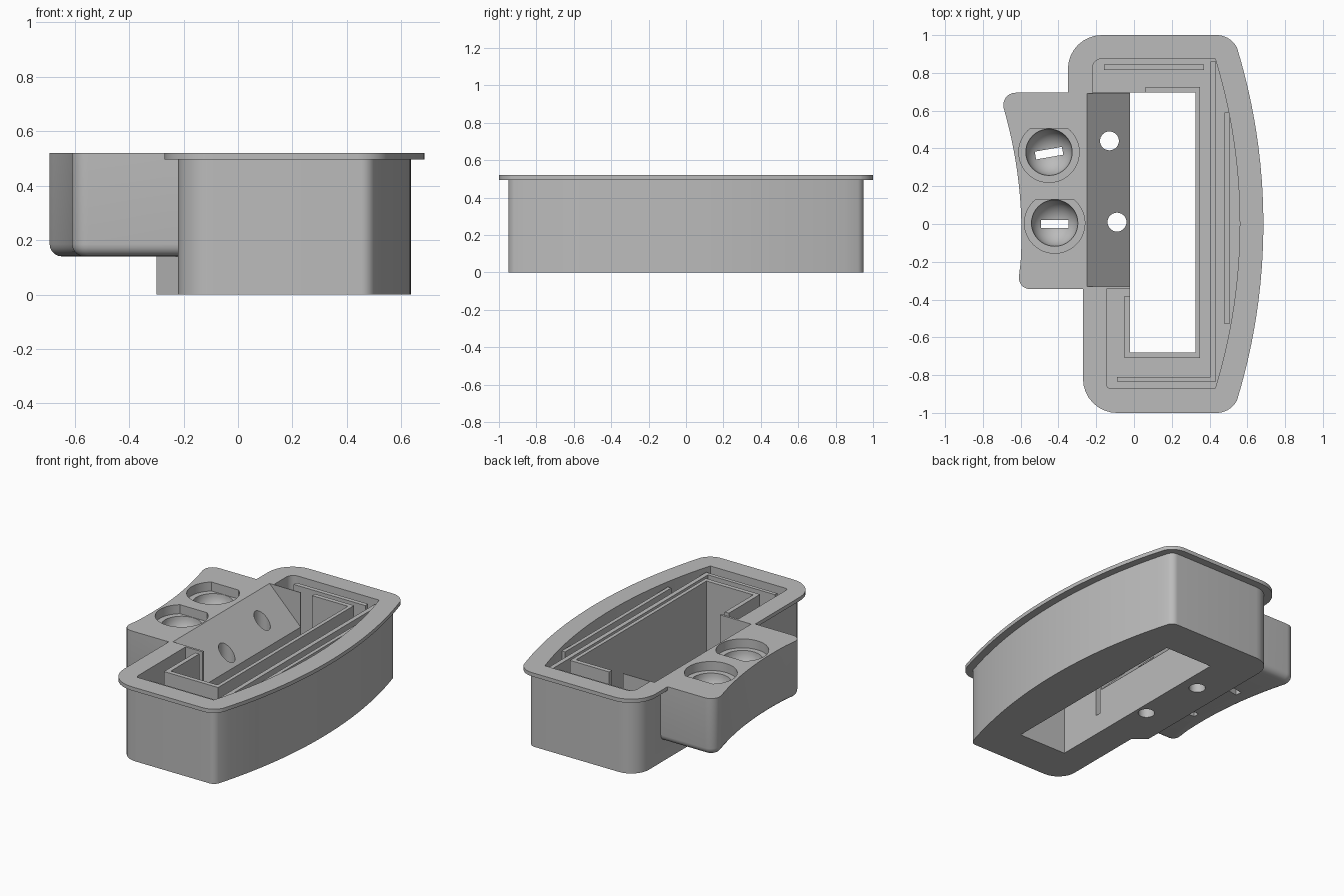
import bpy, bmesh, math
from mathutils import Vector, Matrix

old = bpy.data.objects.get("Cube")
if old:
    bpy.data.objects.remove(old, do_unlink=True)

grey = bpy.data.materials.new("plain grey")
grey.use_nodes = True
COLOUR = (0.5, 0.5, 0.5, 1)
grey.diffuse_color = COLOUR
grey.node_tree.nodes["Principled BSDF"].inputs["Base Color"].default_value = COLOUR
TOP, FLOOR = 0.52, 0.13


def make(name, bm):
    bmesh.ops.recalc_face_normals(bm, faces=bm.faces)
    mesh = bpy.data.meshes.new(name)
    bm.to_mesh(mesh)
    bm.free()
    ob = bpy.data.objects.new(name, mesh)
    bpy.context.collection.objects.link(ob)
    mesh.materials.append(grey)
    return ob


def arc(a, b, c, n=24):
    """Points of the circle through a, b and c, from a to c."""
    a, b, c = map(Vector, (a, b, c))
    d = 2 * (a.x * (b.y - c.y) + b.x * (c.y - a.y) + c.x * (a.y - b.y))
    qa, qb, qc = a.length_squared, b.length_squared, c.length_squared
    m = Vector(((qa * (b.y - c.y) + qb * (c.y - a.y) + qc * (a.y - b.y)) / d,
                (qa * (c.x - b.x) + qb * (a.x - c.x) + qc * (b.x - a.x)) / d))
    turn = (a - m).angle_signed(c - m)
    return [tuple(m + Matrix.Rotation(-turn * i / n, 2) @ (a - m)) for i in range(n + 1)]


def rounded(points, seg=8):
    """Outline whose (x, y, radius) corners are filleted."""
    out = []
    for i, p in enumerate(points):
        v = Vector(p[:2])
        if len(p) < 3:
            out.append(tuple(v))
            continue
        u = (Vector(points[i - 1][:2]) - v).normalized()
        w = (Vector(points[(i + 1) % len(points)][:2]) - v).normalized()
        half = u.angle(w) / 2
        m = v + (u + w).normalized() * (p[2] / math.sin(half))
        s = v + u * (p[2] / math.tan(half)) - m
        e = v + w * (p[2] / math.tan(half)) - m
        turn = s.angle_signed(e)
        out += [tuple(m + Matrix.Rotation(-turn * k / seg, 2) @ s) for k in range(seg + 1)]
    return out


def prism_bm(outline, z0, z1):
    bm = bmesh.new()
    base = bm.faces.new([bm.verts.new((x, y, z0)) for x, y in outline])
    top = bmesh.ops.extrude_face_region(bm, geom=[base])["geom"]
    bmesh.ops.translate(bm, vec=(0, 0, z1 - z0),
                        verts=[g for g in top if isinstance(g, bmesh.types.BMVert)])
    return bm


def prism(name, outline, z0, z1):
    return make(name, prism_bm(outline, z0, z1))


def rect(x0, x1, y0, y1):
    return [(x0, y0), (x1, y0), (x1, y1), (x0, y1)]


def combine(target, tool, operation):
    mod = target.modifiers.new("join", "BOOLEAN")
    mod.operation, mod.solver, mod.object = operation, "EXACT", tool
    tool.hide_render = True
    bpy.context.view_layer.objects.active = target
    bpy.ops.object.modifier_apply(modifier=mod.name)
    bpy.data.objects.remove(tool, do_unlink=True)


# Main body with a bowed side
body = prism("housing", rounded(
    [(-0.22, -0.95, 0.13), (0.48, -0.95, 0.05)]
    + arc((0.50, -0.92), (0.635, 0), (0.50, 0.92))
    + [(0.48, 0.95, 0.05), (-0.30, 0.95, 0.13), (-0.30, -0.22), (-0.22, -0.29)]), 0, 0.505)

# Rim flange
flange = prism("rim_flange", rounded(
    [(-0.27, -1, 0.18), (0.505, -1, 0.12)]
    + arc((0.545, -0.935), (0.685, 0), (0.545, 0.935))
    + [(0.505, 1, 0.12), (-0.35, 1, 0.18), (-0.35, 0.6), (-0.27, -0.25)]), 0.495, TOP)

# Side box with a hollowed face and rounded lower edge
bm = prism_bm(rounded(
    [(-0.20, -0.345), (-0.20, 0.695), (-0.712, 0.695, 0.065)]
    + arc((-0.678, 0.57), (-0.605, 0.16), (-0.60, -0.2), 20)
    + [(-0.617, -0.345, 0.06)]), 0.14, TOP)
low = [e for e in bm.edges if all(v.co.z < 0.2 for v in e.verts)
       and not all(v.co.x > -0.21 for v in e.verts)]
bmesh.ops.bevel(bm, geom=low, offset=0.045, segments=5, profile=0.5, affect="EDGES")
box = make("side_box", bm)
combine(body, flange, "UNION")
combine(body, box, "UNION")

# Inner pocket and floor opening
pocket = rounded(
    [(-0.02, -0.345), (-0.02, 0.695), (-0.22, 0.695), (-0.22, 0.875, 0.05)]
    + arc((0.43, 0.875), (0.56, 0), (0.43, -0.87))
    + [(-0.145, -0.87, 0.02), (-0.145, -0.345)])
combine(body, prism("pocket_cutter", pocket, FLOOR, 0.7), "DIFFERENCE")
combine(body, prism("opening_cutter", rect(-0.02, 0.325, -0.68, 0.695), -0.1, 0.7), "DIFFERENCE")

# Sloping face beside the opening
bm = prism_bm([(-0.33, 0.60), (0.01, 0.26), (0.01, 0.60)], -0.33, 0.69)
for v in bm.verts:
    v.co = (v.co.x, v.co.z, v.co.y)
combine(body, make("slope_cutter", bm), "DIFFERENCE")


def circle(x, y, r, limit=9, n=48):
    return [(x + r * math.cos(math.tau * i / n), min(limit, y + r * math.sin(math.tau * i / n)))
            for i in range(n)]


# Round holes down through the slope
for x, y in ((-0.13, 0.44), (-0.09, 0.01)):
    combine(body, prism("hole_cutter", circle(x, y, 0.05, n=32), -0.1, 0.7), "DIFFERENCE")

# Bowls with a stepped rim and a slot at the bottom
LEDGE = 0.46
for x, y, turn in ((-0.45, 0.38, 10), (-0.42, 0.005, 0)):
    rim = [p for p in circle(x, y, 0.16) if p[1] < y + 0.125]
    side = math.sqrt(0.16 ** 2 - 0.125 ** 2)
    rim += [(x + side, y + 0.125), (x - side, y + 0.125)]
    rim.sort(key=lambda p: math.atan2(p[1] - y, p[0] - x))
    combine(body, prism("rim_cutter", rim, LEDGE, 0.7), "DIFFERENCE")
    bm = bmesh.new()
    bmesh.ops.create_uvsphere(bm, u_segments=40, v_segments=20, radius=0.123,
                              matrix=Matrix.Translation((x, y, LEDGE + 0.001)))
    combine(body, make("bowl_cutter", bm), "DIFFERENCE")
    spin = Matrix.Rotation(math.radians(turn), 2)
    slot = [tuple(Vector((x, y - 0.005)) + spin @ Vector(p)) for p in rect(-0.073, 0.073, -0.021, 0.021)]
    combine(body, prism("slot_cutter", slot, 0.05, 0.45), "DIFFERENCE")

bpy.ops.object.select_all(action="DESELECT")
body.select_set(True)
bpy.context.view_layer.objects.active = body
bpy.ops.object.shade_smooth_by_angle(angle=math.radians(30))

# Upright wall around the opening, left open at the slope
wall = [(-0.05, -0.38), (-0.05, -0.71), (0.35, -0.71), (0.35, 0.725), (0.06, 0.725),
        (0.06, 0.695), (0.325, 0.695), (0.325, -0.68), (-0.02, -0.68), (-0.02, -0.38)]
prism("opening_wall", wall, FLOOR - 0.02, TOP)

# Thin ridges standing in the pocket
ridge = [(-0.09, -0.835), (0.435, -0.835), (0.435, 0.86), (0.405, 0.86), (0.405, -0.81), (-0.09, -0.81)]
prism("long_ridge", ridge, FLOOR - 0.02, 0.49)
prism("end_ridge", rect(-0.16, 0.37, 0.815, 0.845), FLOOR - 0.02, 0.49)
prism("bowed_side_ridge", rect(0.48, 0.505, -0.53, 0.59), FLOOR - 0.02, 0.49)
